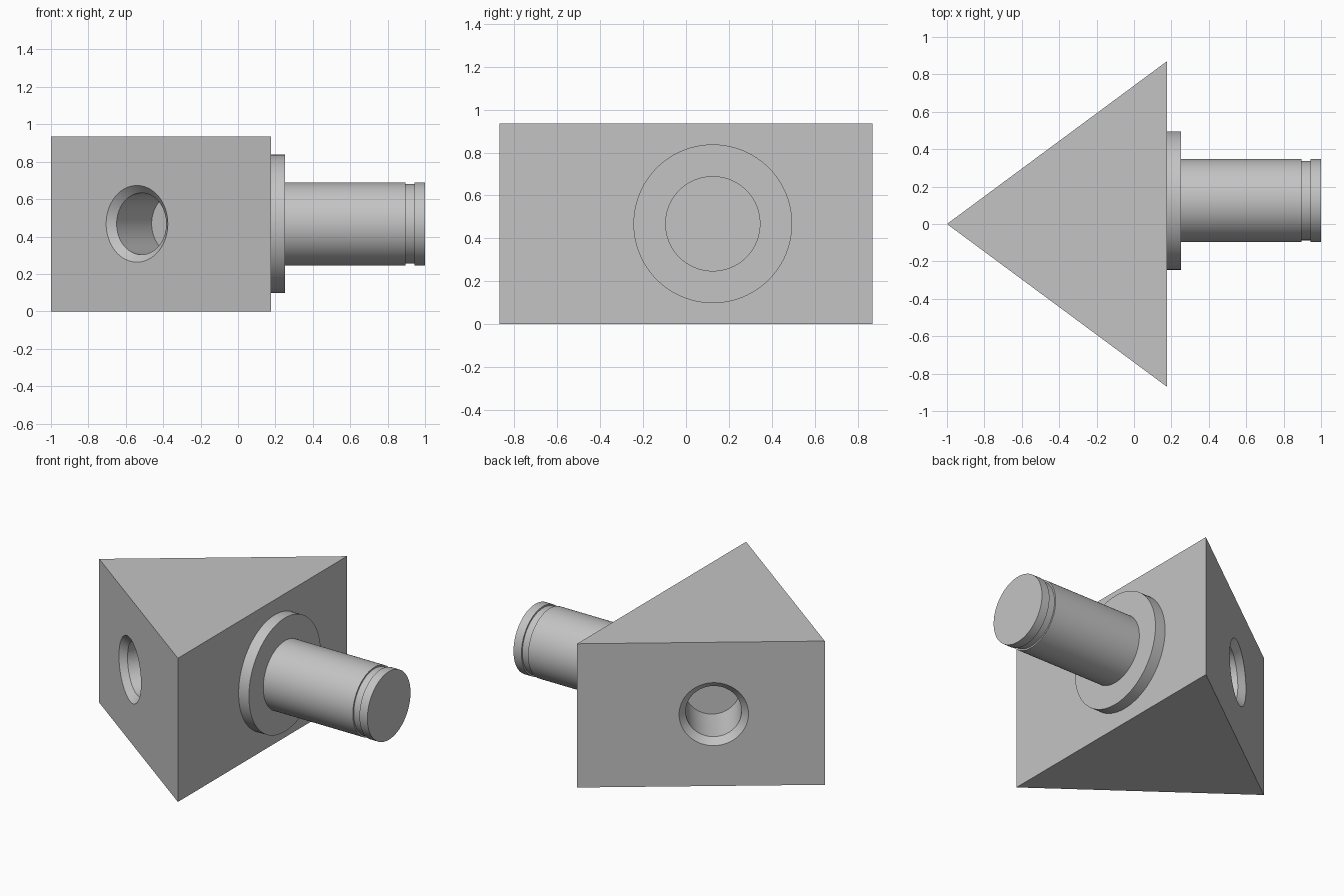
import bpy, bmesh, math
from mathutils import Vector

if "Cube" in bpy.data.objects:
    bpy.data.objects.remove(bpy.data.objects["Cube"], do_unlink=True)

HEIGHT = 0.936
MID = HEIGHT / 2
APEX = Vector((-1.0, 0.0, MID))
BASE_X, HALF_W = 0.176, 0.87

grey = bpy.data.materials.new("plain grey")
grey.use_nodes = True
GREY = (0.55, 0.55, 0.55, 1)
grey.diffuse_color = GREY
grey.node_tree.nodes["Principled BSDF"].inputs["Base Color"].default_value = GREY


def add_object(name, bm):
    bmesh.ops.recalc_face_normals(bm, faces=bm.faces)
    mesh = bpy.data.meshes.new(name)
    bm.to_mesh(mesh)
    bm.free()
    mesh.materials.append(grey)
    ob = bpy.data.objects.new(name, mesh)
    bpy.context.collection.objects.link(ob)
    return ob


def make_active(ob):
    bpy.ops.object.select_all(action='DESELECT')
    ob.select_set(True)
    bpy.context.view_layer.objects.active = ob


def turned_part(name, profile, origin, axis, sides=96):
    """Capped solid of revolution from (distance, radius) pairs along an axis."""
    bm = bmesh.new()
    rings = []
    for d, r in profile:
        rings.append([bm.verts.new((r * math.cos(a), r * math.sin(a), d))
                      for a in (2 * math.pi * i / sides for i in range(sides))])
    for lo, hi in zip(rings, rings[1:]):
        for i in range(sides):
            j = (i + 1) % sides
            bm.faces.new((lo[i], lo[j], hi[j], hi[i]))
    bm.faces.new(rings[0])
    bm.faces.new(rings[-1])
    ob = add_object(name, bm)
    ob.location = origin
    ob.rotation_euler = Vector(axis).to_track_quat('Z', 'Y').to_euler()
    return ob


# Triangular block
bm = bmesh.new()
outline = [(-1, 0), (BASE_X, -HALF_W), (BASE_X, HALF_W)]
face = bm.faces.new([bm.verts.new((x, y, 0)) for x, y in outline])
top = bmesh.ops.extrude_face_region(bm, geom=[face])["geom"]
bmesh.ops.translate(bm, vec=(0, 0, HEIGHT),
                    verts=[v for v in top if isinstance(v, bmesh.types.BMVert)])
block = add_object("triangular_block", bm)

# Countersunk blind holes in the two slanted sides
hole_profile = [(-0.02, 0.225), (0.04, 0.165), (0.355, 0.165)]
for name, side, along in (("front_hole_cutter", -1, 0.391), ("back_hole_cutter", 1, 0.448)):
    edge = Vector((BASE_X + 1, side * HALF_W, 0))
    inward = Vector((HALF_W, -side * (BASE_X + 1), 0)).normalized()
    cutter = turned_part(name, hole_profile, APEX + edge * along, inward)
    cutter.hide_render = True
    mod = block.modifiers.new(name, 'BOOLEAN')
    mod.operation = 'DIFFERENCE'
    mod.solver = 'EXACT'
    mod.object = cutter
    make_active(block)
    bpy.ops.object.modifier_apply(modifier=mod.name)
    cutter.hide_viewport = True

# Flange and grooved shaft, offset from the block's centre line
SHAFT_Y = 0.125
flange = turned_part("flange", [(0.16, 0.37), (0.25, 0.37)], (0, SHAFT_Y, MID), (1, 0, 0))
shaft = turned_part("grooved_shaft",
                    [(0.2, 0.222), (0.895, 0.222), (0.895, 0.212),
                     (0.943, 0.212), (0.943, 0.222), (1.0, 0.222)],
                    (0, SHAFT_Y, MID), (1, 0, 0))

for ob in (block, flange, shaft):
    make_active(ob)
    bpy.ops.object.shade_smooth_by_angle(angle=math.radians(30))
